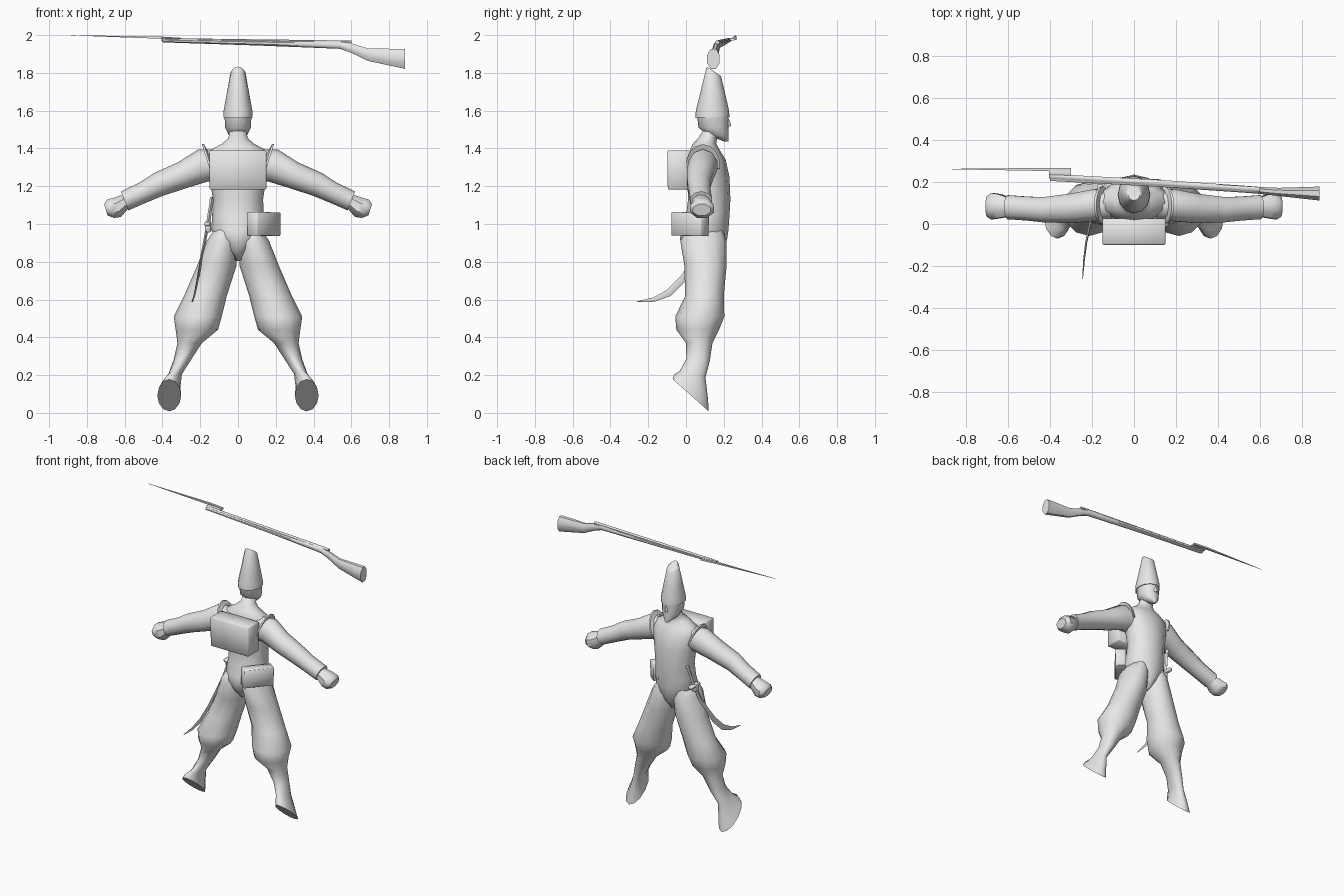
import bpy, bmesh, math
from mathutils import Vector, Matrix

grey = bpy.data.materials.new("plain grey")
grey.diffuse_color = (0.8, 0.8, 0.8, 1)


def finish(name, bm, angle=45):
    bmesh.ops.recalc_face_normals(bm, faces=bm.faces)
    me = bpy.data.meshes.new(name)
    bm.to_mesh(me)
    bm.free()
    me.materials.append(grey)
    ob = bpy.data.objects.new(name, me)
    bpy.context.collection.objects.link(ob)
    bpy.ops.object.select_all(action='DESELECT')
    ob.select_set(True)
    bpy.context.view_layer.objects.active = ob
    bpy.ops.object.shade_smooth_by_angle(angle=math.radians(angle))
    return ob


def skin(name, rings, side=1, angle=45):
    """Join successive rings of points into a capped skin."""
    bm = bmesh.new()
    vs = [[bm.verts.new((p[0] * side, p[1], p[2])) for p in r] for r in rings]
    n = len(vs[0])
    for a, b in zip(vs, vs[1:]):
        for i in range(n):
            bm.faces.new((a[i], a[(i + 1) % n], b[(i + 1) % n], b[i]))
    bm.faces.new(vs[0])
    bm.faces.new(vs[-1])
    return finish(name, bm, angle)


def zring(x, y, z, rx, ry, tilt=0, n=12):
    """Ring lying flat; tilt raises it towards +y."""
    out = []
    for i in range(n):
        a = 2 * math.pi * i / n
        dy = ry * math.sin(a)
        out.append((x + rx * math.cos(a), y + dy, z + tilt * dy))
    return out


def xring(x, y, z, ry, rz, tilt=0, n=10):
    """Upright ring across x; tilt leans its top towards +x."""
    out = []
    for i in range(n):
        a = 2 * math.pi * (i + 0.5) / n
        dz = rz * math.sin(a)
        out.append((x + tilt * dz, y + ry * math.cos(a), z + dz))
    return out


def box(name, size, loc, turn=0, tip=0, bevel=0.012, taper=1.0):
    bm = bmesh.new()
    bmesh.ops.create_cube(bm, size=1)
    for v in bm.verts:
        if v.co.z < 0:
            v.co.y *= taper
    bmesh.ops.scale(bm, vec=size, verts=bm.verts)
    if bevel:
        bmesh.ops.bevel(bm, geom=bm.edges[:], offset=bevel, segments=1, affect='EDGES')
    m = Matrix.Translation(loc) @ Matrix.Rotation(turn, 4, 'Z') @ Matrix.Rotation(tip, 4, 'Y')
    bm.transform(m)
    return finish(name, bm, 50)


# Torso and neck
skin("torso", [zring(*r) for r in [
    (0, .10, .805, .012, .06), (0, .095, .86, .06, .105), (0, .093, .92, .12, .125),
    (0, .10, .97, .142, .125),
    (0, .115, 1.04, .137, .115), (0, .123, 1.13, .133, .112), (0, .118, 1.25, .15, .112),
    (0, .11, 1.34, .168, .10), (0, .10, 1.39, .15, .08), (0, .098, 1.425, .085, .062),
    (0, .115, 1.455, .05, .05), (0, .145, 1.51, .045, .045)]], angle=60)

# Head with pointed beard, nose and tall cap
skin("head", [zring(*r) for r in [
    (0, .212, 1.437, .012, .012), (0, .17, 1.472, .05, .056),
    (0, .145, 1.51, .068, .079), (0, .142, 1.585, .072, .084)]], angle=60)
skin("nose", [zring(*r, 0, 4) for r in [
    (0, .222, 1.515, .014, .014), (0, .222, 1.525, .013, .017),
    (0, .215, 1.565, .006, .008)]])
skin("cap", [zring(*r) for r in [
    (0, .14, 1.565, .078, .09, .03), (0, .14, 1.60, .076, .088, 0),
    (0, .144, 1.70, .058, .064, -.2), (0, .147, 1.80, .04, .04, -.6),
    (0, .146, 1.81, .03, .034, -.67)]])

for s, label in ((1, "right"), (-1, "left")):
    # Baggy trouser leg, gaiter and foot with sloping sole
    skin(label + "_leg", [zring(*r) for r in [
        (.07, .10, .985, .045, .09), (.083, .092, .91, .082, .122),
        (.112, .103, .78, .104, .112), (.172, .098, .62, .113, .102),
        (.213, .073, .51, .127, .13), (.218, .062, .44, .112, .113),
        (.256, .07, .37, .065, .07), (.295, .064, .28, .046, .062, -.1),
        (.333, .035, .205, .036, .068, -.25), (.355, .027, .135, .05, .09, -.75),
        (.364, .025, .093, .063, .095, -.89)]], s, 60)
    # Sleeve with cuff, and fist
    skin(label + "_arm", [xring(*r) for r in [
        (.10, .09, 1.31, .07, .085, .2), (.185, .09, 1.31, .08, .085, .3),
        (.29, .075, 1.26, .074, .067, .4), (.42, .068, 1.21, .064, .06, .4),
        (.50, .073, 1.168, .06, .052, .4), (.60, .08, 1.122, .06, .05, .4)]], s, 55)
    skin(label + "_hand", [xring(*r, 8) for r in [
        (.585, .08, 1.125, .045, .036, .4), (.64, .085, 1.088, .062, .055, .4),
        (.675, .085, 1.08, .068, .052, .4), (.70, .083, 1.075, .05, .032, .3)]], s)
    # Raised shoulder wing arching over the sleeve
    arch = []
    for i in range(9):
        a = math.pi * (i / 8 * 1.1 - .05)
        c, h = math.cos(a), math.sin(a)
        arch.append([(x + .035 * h, .09 + r * c, 1.31 + r * 1.25 * h)
                     for x, r in ((.13, .068), (.145, .068), (.156, .09), (.145, .09))])
    skin(label + "_shoulder_wing", arch, s, 50)

# Knapsack and belt pouch
box("knapsack", (.30, .125, .207), (0, -.037, 1.285), bevel=.006, taper=.95)
box("belt_pouch", (.20, .07, .125), (.137, .022, 1.0), turn=math.radians(52),
    tip=math.radians(1), bevel=.003)


def blade(name, path):
    """Diamond section swept along a path of (x, y, z, width, thickness)."""
    rings = []
    for i, (x, y, z, w, t) in enumerate(path):
        a, b = path[max(i - 1, 0)], path[min(i + 1, len(path) - 1)]
        d = Vector((0, b[1] - a[1], b[2] - a[2])).normalized()
        u = Vector((0, -d.z, d.y)) * w
        p = Vector((x, y, z))
        e = Vector((t, 0, 0))
        rings.append([p + u, p + e, p - u, p - e])
    return skin(name, rings, angle=40)


# Curved sabre: scabbard, grip and cross guard
blade("sabre_scabbard", [
    (-.16, .135, 1.0, .014, .008), (-.178, .10, .90, .015, .008),
    (-.197, .045, .80, .017, .007), (-.213, -.015, .71, .019, .006),
    (-.228, -.09, .635, .019, .005), (-.238, -.17, .60, .012, .004),
    (-.245, -.26, .588, .002, .002)])
blade("sabre_grip", [
    (-.158, .138, 1.0, .012, .011), (-.15, .155, 1.06, .012, .01),
    (-.142, .17, 1.11, .011, .009), (-.137, .178, 1.14, .016, .012)])
box("sabre_guard", (.03, .10, .022), (-.162, .138, 1.0), bevel=.005)
box("sabre_mount", (.032, .035, .06), (-.16, .125, .985), bevel=.006)

# Musket floating overhead: stock, barrel, socket and bayonet
skin("musket_stock", [xring(*r, 0, 8) for r in [
    (-.40, .222, 1.970, .018, .009), (.10, .195, 1.958, .018, .014),
    (.54, .165, 1.947, .018, .021), (.60, .16, 1.931, .018, .027),
    (.69, .153, 1.896, .021, .036), (.885, .145, 1.874, .036, .057)]])
skin("musket_barrel", [xring(*r, 0, 8) for r in [
    (-.405, .228, 1.976, .012, .009), (.60, .165, 1.96, .012, .012)]])
skin("bayonet_socket", [xring(*r, 0, 6) for r in [
    (-.405, .245, 1.979, .013, .008), (-.30, .243, 1.977, .013, .008)]])
skin("bayonet", [xring(*r, 0, 4) for r in [
    (-.885, .262, 1.999, .001, .001), (-.40, .26, 1.986, .011, .008),
    (-.30, .258, 1.98, .011, .008)]])
